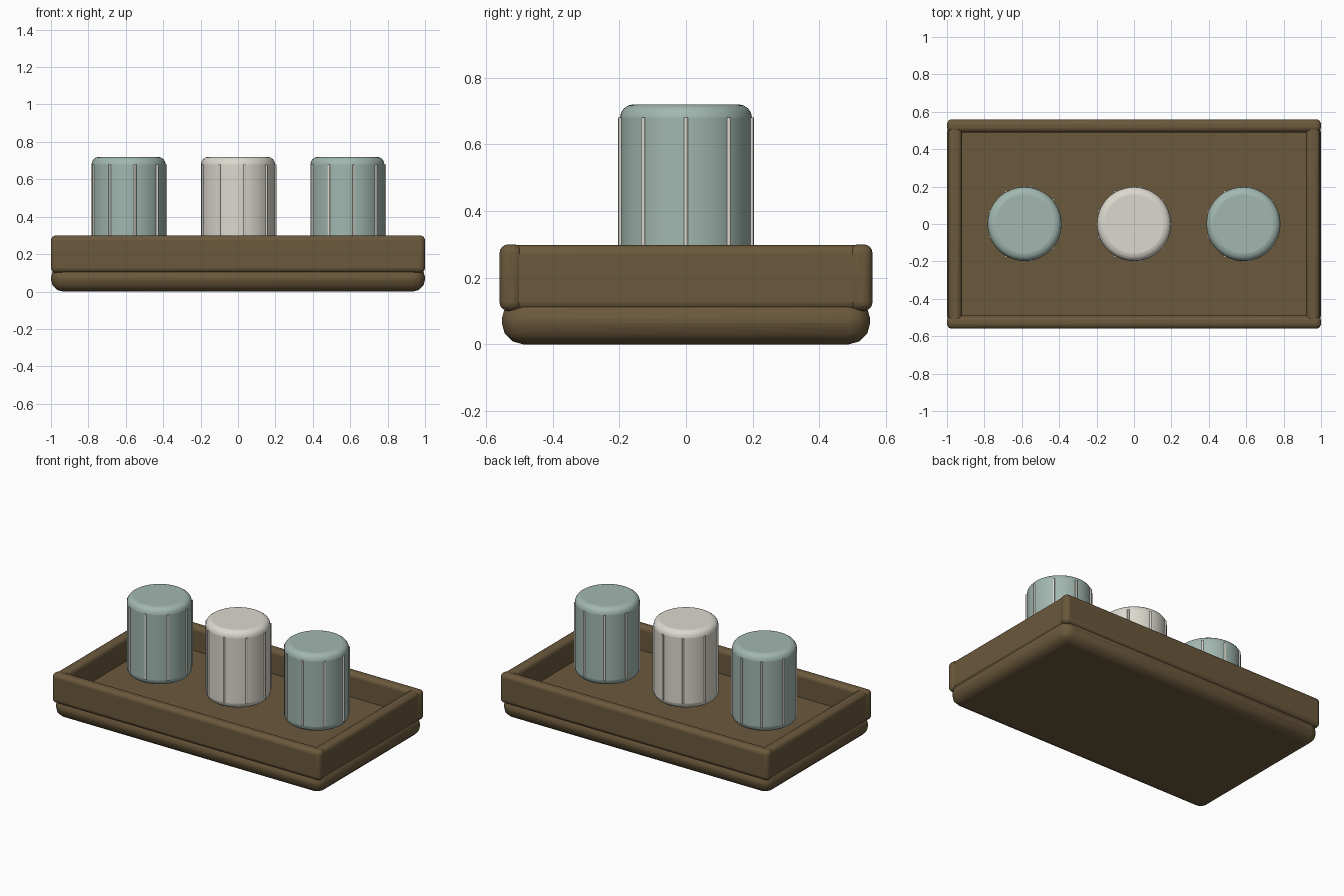
import bpy, math

if "Cube" in bpy.data.objects:
    bpy.data.objects.remove(bpy.data.objects["Cube"])

def material(name, rgb):
    m = bpy.data.materials.new(name)
    m.diffuse_color = (*rgb, 1)
    m.use_nodes = True
    m.node_tree.nodes["Principled BSDF"].inputs["Base Color"].default_value = m.diffuse_color
    return m

BROWN = material("brown wood", (0.145, 0.098, 0.045))
TEAL = material("pale teal", (0.36, 0.475, 0.435))
CREAM = material("warm white", (0.71, 0.69, 0.62))

def finish(ob, name, mat, bevel=0, segments=4):
    ob.name = name
    ob.data.materials.append(mat)
    if bevel:
        b = ob.modifiers.new("round", 'BEVEL')
        b.width, b.segments = bevel, segments
        b.limit_method, b.angle_limit = 'ANGLE', math.radians(40)
    bpy.ops.object.shade_smooth_by_angle(angle=math.radians(35))
    return ob

def box(name, lo, hi, mat, bevel=0, segments=4):
    bpy.ops.mesh.primitive_cube_add(size=1, location=[(a + b) / 2 for a, b in zip(lo, hi)])
    ob = bpy.context.object
    ob.scale = [b - a for a, b in zip(lo, hi)]
    bpy.ops.object.transform_apply(location=False, rotation=False, scale=True)
    return finish(ob, name, mat, bevel, segments)

def cylinder(name, r, z0, z1, x, y, mat, sides, bevel=0):
    bpy.ops.mesh.primitive_cylinder_add(vertices=sides, radius=r, depth=z1 - z0,
                                        location=(x, y, (z0 + z1) / 2))
    return finish(bpy.context.object, name, mat, bevel)

# Tray: rounded base whose top is the floor, and four rim walls
box("tray_base", (-1, -0.553, 0), (1, 0.553, 0.14), BROWN, 0.064, 3)
for s, n in ((-1, "front"), (1, "back")):
    y0, y1 = sorted((s * 0.49, s * 0.56))
    box(n + "_wall", (-1, y0, 0.10), (1, y1, 0.30), BROWN, 0.027)
for s, n in ((-1, "left"), (1, "right")):
    x0, x1 = sorted((s * 0.92, s * 0.994))
    box(n + "_wall", (x0, -0.53, 0.10), (x1, 0.53, 0.298), BROWN, 0.027)

# Three rounded canisters, each with nine thin vertical ribs
for x, n, mat in ((-0.585, "left", TEAL), (0, "middle", CREAM), (0.585, "right", TEAL)):
    cylinder(n + "_canister", 0.198, 0.20, 0.72, x, 0, mat, 48, 0.04)
    for i in range(9):
        a = math.radians(40 * i)
        cylinder(f"{n}_rib_{i + 1}", 0.0065, 0.24, 0.68,
                 x + 0.2 * math.cos(a), 0.2 * math.sin(a), CREAM, 16)
